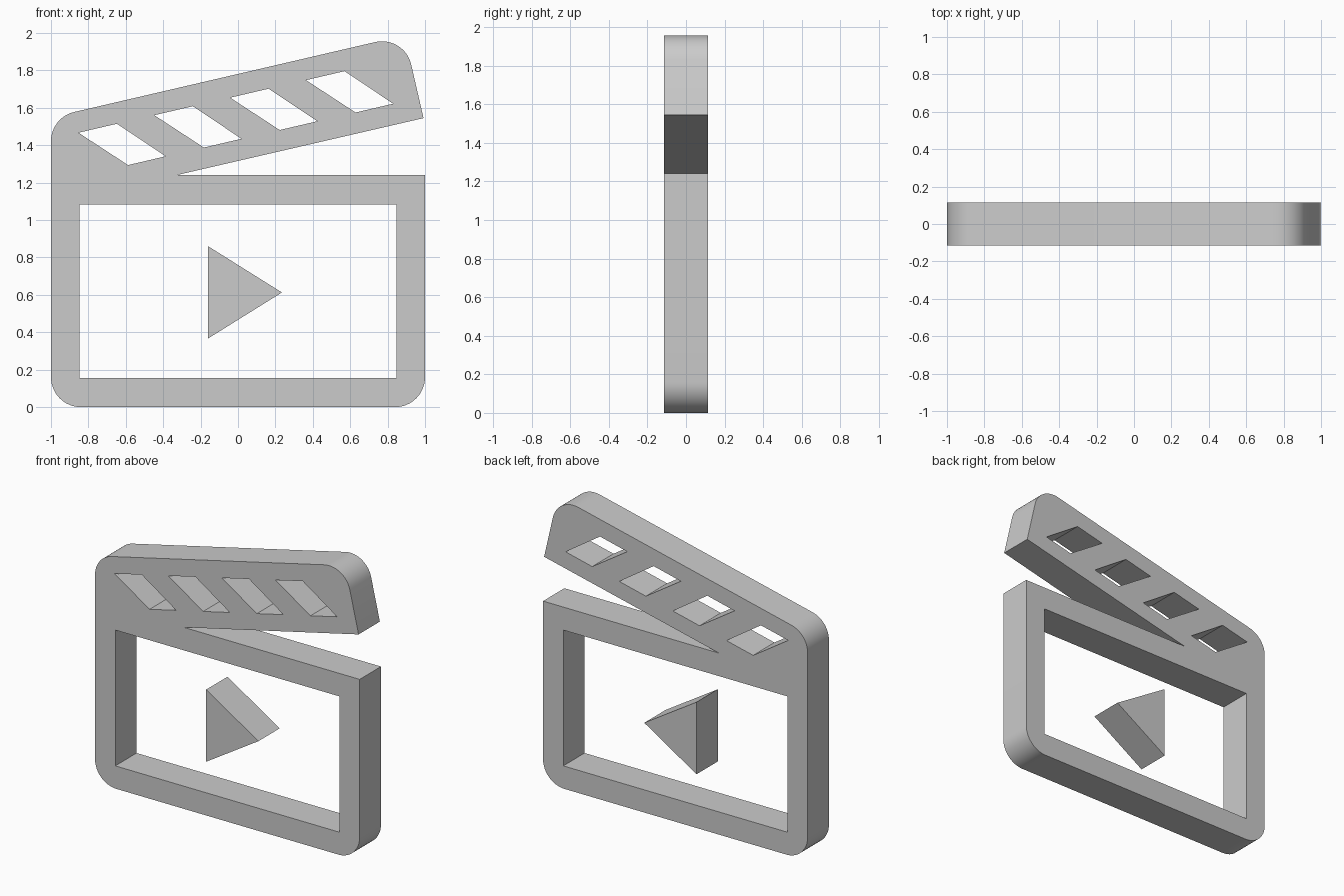
import bpy, bmesh, math
from mathutils import Vector, Matrix

if "Cube" in bpy.data.objects:
    bpy.data.objects.remove(bpy.data.objects["Cube"])

HALF_DEPTH = 0.115


def rounded(corners, steps=12):
    """Turn (x, z, radius) corners into a 2D loop with arc fillets."""
    pts, n = [], len(corners)
    for i, (x, z, r) in enumerate(corners):
        p = Vector((x, z))
        if r == 0:
            pts.append(p)
            continue
        a = (Vector(corners[i - 1][:2]) - p).normalized()
        b = (Vector(corners[(i + 1) % n][:2]) - p).normalized()
        half = a.angle(b) / 2
        centre = p + (a + b).normalized() * (r / math.sin(half))
        start = p + a * (r / math.tan(half)) - centre
        end = p + b * (r / math.tan(half)) - centre
        sweep = start.angle(end)
        for k in range(steps + 1):
            t = k / steps
            pts.append(centre + (start * math.sin((1 - t) * sweep)
                                 + end * math.sin(t * sweep)) / math.sin(sweep))
    return pts


def plate(name, loops):
    """Extrude closed outlines (first outer, rest holes) into an upright plate."""
    curve = bpy.data.curves.new(name + "_profile", 'CURVE')
    curve.dimensions = '2D'
    curve.fill_mode = 'BOTH'
    curve.extrude = HALF_DEPTH
    for loop in loops:
        s = curve.splines.new('POLY')
        s.points.add(len(loop) - 1)
        for pt, co in zip(s.points, loop):
            pt.co = (co[0], co[1], 0, 1)
        s.use_cyclic_u = True
    tmp = bpy.data.objects.new(name + "_profile", curve)
    bpy.context.collection.objects.link(tmp)
    dg = bpy.context.evaluated_depsgraph_get()
    mesh = bpy.data.meshes.new_from_object(tmp.evaluated_get(dg))
    bpy.data.objects.remove(tmp)
    bm = bmesh.new()
    bm.from_mesh(mesh)
    bmesh.ops.remove_doubles(bm, verts=bm.verts, dist=1e-4)
    bmesh.ops.recalc_face_normals(bm, faces=bm.faces)
    bm.transform(Matrix.Rotation(math.pi / 2, 4, 'X'))
    bm.to_mesh(mesh)
    bm.free()
    mesh.name = name
    obj = bpy.data.objects.new(name, mesh)
    bpy.context.collection.objects.link(obj)
    bpy.ops.object.select_all(action='DESELECT')
    obj.select_set(True)
    bpy.context.view_layer.objects.active = obj
    bpy.ops.object.shade_smooth_by_angle(angle=math.radians(30))
    return obj


# Clapperboard outline: slate body with the raised clap stick
outline = rounded([
    (-1, 0, 0.16), (1, 0, 0.16), (1, 1.24, 0), (-0.33, 1.24, 0),
    (0.992, 1.545, 0), (0.89, 1.988, 0.16), (-1, 1.549, 0.16)])

# Screen opening
screen = [(-0.847, 0.155), (0.847, 0.155), (0.847, 1.083), (-0.847, 1.083)]

# Slanted stripe openings repeated along the stick
stripe = [(-0.853, 1.467), (-0.647, 1.515), (-0.387, 1.341), (-0.588, 1.294)]
stripes = [[(x + 0.4055 * i, z + 0.0937 * i) for x, z in stripe] for i in range(4)]

plate("clapperboard", [outline, screen] + stripes)

# Play triangle floating in the opening
plate("play_triangle", [[(-0.16, 0.367), (0.235, 0.613), (-0.16, 0.86)]])
